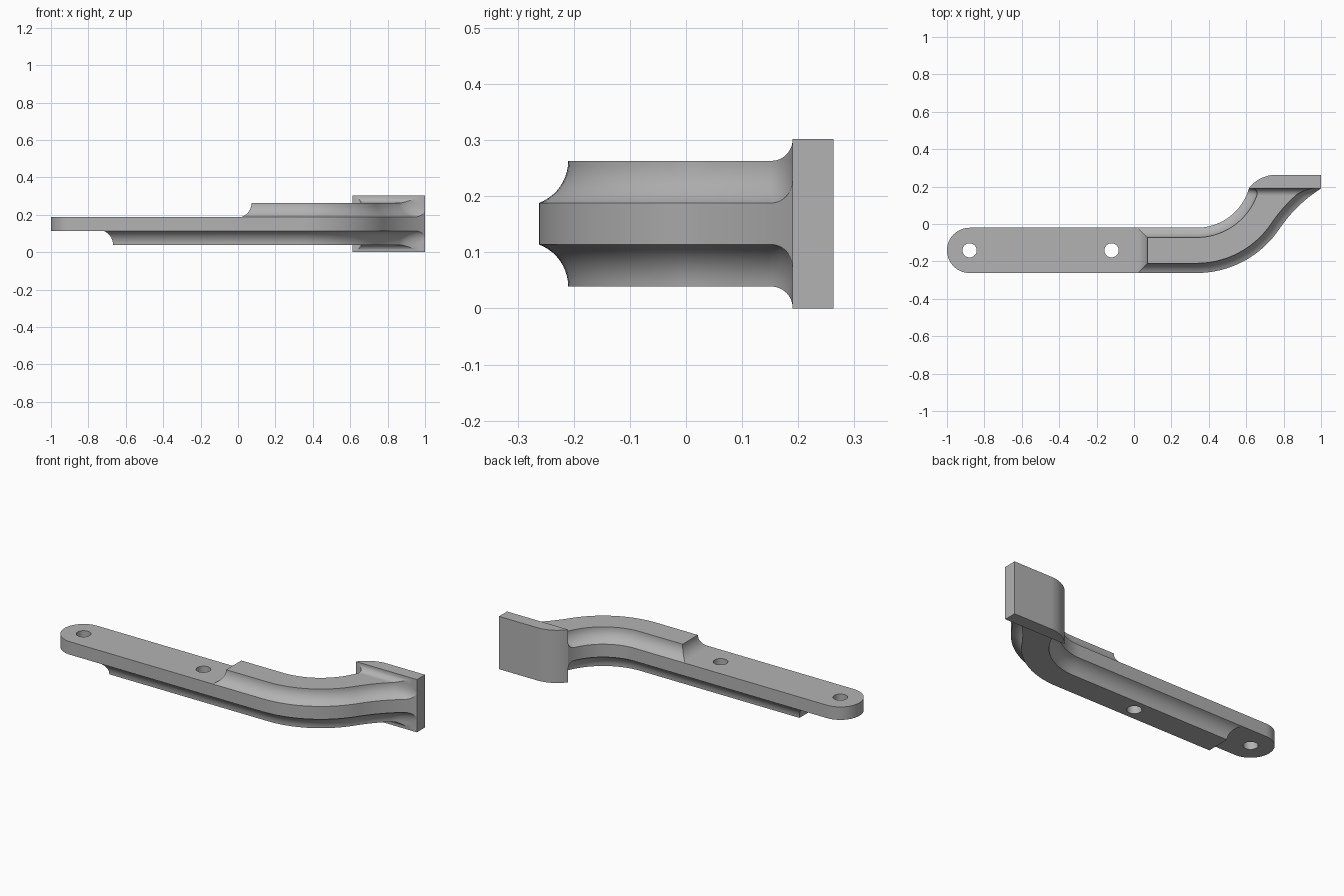
import bpy, bmesh
from math import sin, cos, acos, radians, sqrt, pi

cube = bpy.data.objects.get("Cube")
if cube:
    bpy.data.objects.remove(cube, do_unlink=True)

# Main dimensions
MID = 0.151                      # height of the symmetry plane
RIB = 0.112                      # half height over both ribs
GROOVE, OVER = 0.08, 0.028       # groove radius, groove centre outside the edge
PLATE = RIB - sqrt(GROOVE**2 - OVER**2)
PAD_Y = 0.19                     # front face of the mounting pad
CX, CY = 0.335, 0.271            # centre of the main bend
R_IN, R_OUT = 0.291, 0.533
BACK, TURN = 0.7626, radians(56) # reverse bend at the outer edge
BX, BY = CX + (R_OUT + BACK) * sin(TURN), CY - (R_OUT + BACK) * cos(TURN)
FILLET = 0.038
STEPS = 20

steel = bpy.data.materials.new("plain grey metal")
steel.use_nodes = True
grey = (0.45, 0.45, 0.45, 1)
steel.diffuse_color = grey
steel.node_tree.nodes["Principled BSDF"].inputs["Base Color"].default_value = grey


def loft(name, rings):
    """Closed solid through a list of equally long rings."""
    bm = bmesh.new()
    loops = [[bm.verts.new(p) for p in ring] for ring in rings]
    n = len(loops[0])
    for a, b in zip(loops, loops[1:]):
        for i in range(n):
            j = (i + 1) % n
            bm.faces.new((a[i], a[j], b[j], b[i]))
    bm.faces.new(loops[0])
    bm.faces.new(loops[-1])
    bmesh.ops.recalc_face_normals(bm, faces=bm.faces)
    mesh = bpy.data.meshes.new(name)
    bm.to_mesh(mesh)
    bm.free()
    mesh.materials.append(steel)
    obj = bpy.data.objects.new(name, mesh)
    bpy.context.collection.objects.link(obj)
    return obj


def arc(x, y, r, a, b, steps=STEPS):
    """Arc points, angle measured from straight down, turning towards +x."""
    angles = [a + (b - a) * i / steps for i in range(steps + 1)]
    return [(x + r * sin(t), y - r * cos(t)) for t in angles]


def bent_edges(d):
    """Outer edge to the pad, then back along the inner edge, inset by d."""
    outer = arc(CX, CY, R_OUT - d, 0, TURN)
    end = acos((PAD_Y - BY) / (BACK + d))
    outer += arc(BX, BY, BACK + d, TURN + pi, end + pi)[1:]
    inner = arc(CX, CY, R_IN + d, acos((CY - PAD_Y) / (R_IN + d)), 0)
    return outer + inner


def groove(f=0):
    """(inset, height above middle) from the rib top down to the plate edge."""
    r = GROOVE - f
    last = acos(OVER / r)
    return [(r * cos(last * i / 10) - OVER, RIB - r * sin(last * i / 10))
            for i in range(11)]


def at(points, z):
    return [(x, y, z) for x, y in points]


# Flat arm with a rounded end
half = (R_OUT - R_IN) / 2
arm_y = CY - R_IN - half
hole_x = -1 + half
arm_outline = bent_edges(0) + arc(hole_x, arm_y, half, -pi, 0)[::1]
# the rounded end runs over the left side, from inner edge to outer edge
arm = loft("flat_arm", [at(arm_outline, MID - PLATE), at(arm_outline, MID + PLATE)])


# Upper and lower ribs with grooved sides and a grooved start
def rib(name, start, side):
    rings = []
    for d, h in groove():
        edges = bent_edges(d)
        outline = edges + [(start + d, CY - R_IN - d), (start + d, CY - R_OUT + d)]
        rings.append(at(outline, MID + side * h))
    return loft(name, rings)


rib("upper_rib", 0.02, 1)
lower_rib = rib("lower_rib", -0.72, -1)

# Mounting pad with one rounded back edge
pad_r = 0.184
pad_turn = acos((PAD_Y - 0.263 + pad_r) / pad_r)
pad_outline = [(1, PAD_Y), (1, 0.263)] + arc(0.76, 0.263 - pad_r, pad_r, pi, pi + pad_turn)
loft("mounting_pad", [at(pad_outline, 0), at(pad_outline, 2 * MID)])

# Fillet flaring the arm into the pad
rings = []
for i in range(13):
    s = FILLET * sin(pi / 2 * i / 12)
    y = PAD_Y - FILLET + s
    f = FILLET - sqrt(max(FILLET**2 - s**2, 0))
    section = groove(f)
    section = [(section[0][0], RIB + f)] + section
    section += [(d, -h) for d, h in reversed(section)]
    right = [(BX - sqrt((BACK + d)**2 - (y - BY)**2), y, MID + h) for d, h in section]
    left = [(CX + sqrt((R_IN + d)**2 - (CY - y)**2), y, MID + h) for d, h in section]
    rings.append(right + left[::-1])
loft("pad_fillet", rings)

# Bolt holes
for x in (hole_x, -0.12):
    circle = arc(x, arm_y, 0.038, 0, 2 * pi, 32)[:-1]
    cutter = loft("hole_cutter", [at(circle, -0.1), at(circle, 0.4)])
    cutter.hide_render = True
    for obj in (arm, lower_rib):
        if obj is lower_rib and x == hole_x:
            continue
        mod = obj.modifiers.new("hole", "BOOLEAN")
        mod.operation, mod.solver, mod.object = "DIFFERENCE", "EXACT", cutter
        graph = bpy.context.evaluated_depsgraph_get()
        cut = bpy.data.meshes.new_from_object(obj.evaluated_get(graph))
        obj.modifiers.clear()
        obj.data = cut
    bpy.data.objects.remove(cutter, do_unlink=True)

# Smooth curves, sharp corners
bpy.ops.object.select_all(action="DESELECT")
for obj in bpy.context.collection.objects:
    if obj.type == "MESH":
        obj.select_set(True)
        bpy.context.view_layer.objects.active = obj
bpy.ops.object.shade_smooth_by_angle(angle=radians(25))
